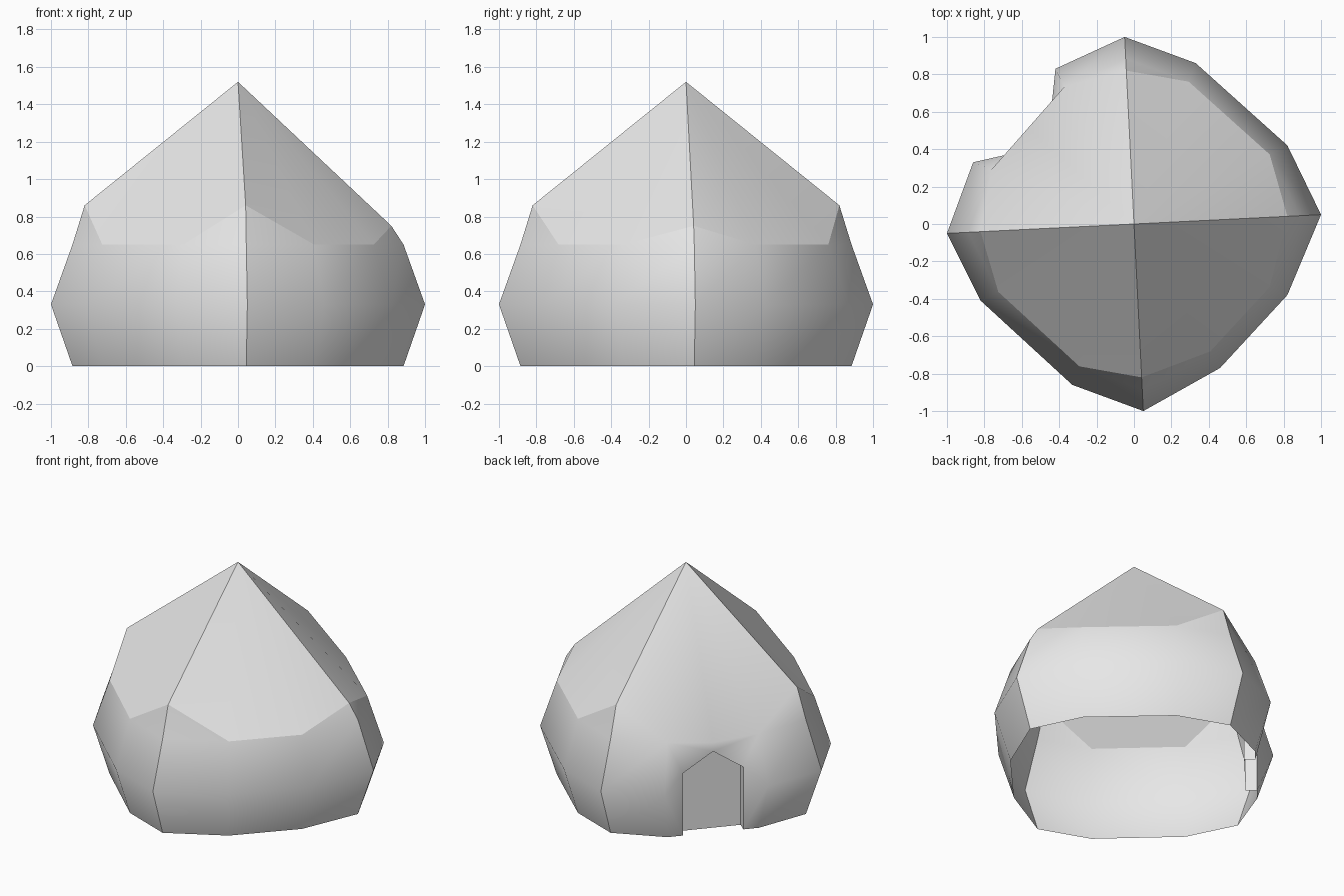
import bpy, bmesh
from mathutils import Vector

cube = bpy.data.objects.get("Cube")
if cube:
    bpy.data.objects.remove(cube, do_unlink=True)

canvas = bpy.data.materials.new("canvas_grey")
canvas.use_nodes = True
GREY = (0.8, 0.8, 0.8, 1.0)
canvas.diffuse_color = GREY
canvas.node_tree.nodes["Principled BSDF"].inputs["Base Color"].default_value = GREY

# Widest outline: every third point is a corner seam between two panels
OUTLINE = [(1, .05), (.82, .42), (.33, .86), (-.05, 1), (-.42, .83), (-.86, .33),
           (-1, -.05), (-.82, -.41), (-.33, -.86), (.05, -1), (.46, -.77), (.82, -.38)]
FOOT, BELLY, EAVE, TOP = 0.0, 0.33, 0.65, 1.52
NARROW = 0.885


def ring_point(i, z, scale):
    x, y = OUTLINE[i % 12]
    return Vector((x * scale, y * scale, z))


def seam_peak(i):
    # Where a seam bends from wall to roof; one corner sits lower
    return ring_point(i, 0.75 if i % 12 == 0 else 0.86, 0.82)


def build(name, faces, creases=(), smooth=True):
    bm = bmesh.new()
    verts = {}

    def vert(p):
        key = tuple(round(c, 5) for c in p)
        if key not in verts:
            verts[key] = bm.verts.new(p)
        return verts[key]

    for points in faces:
        bm.faces.new([vert(p) for p in points]).smooth = smooth
    for a, b in creases:
        edge = bm.edges.get((vert(a), vert(b)))
        if edge:
            edge.smooth = False
    mesh = bpy.data.meshes.new(name)
    bm.to_mesh(mesh)
    bm.free()
    mesh.materials.append(canvas)
    obj = bpy.data.objects.new(name, mesh)
    bpy.context.collection.objects.link(obj)
    return obj


def panel(name, start, doorway=None):
    foot, belly, eave = ([ring_point(start + k, z, s) for k in range(4)]
                         for z, s in ((FOOT, NARROW), (BELLY, 1), (EAVE, NARROW)))
    left, right = seam_peak(start), seam_peak(start + 3)
    apex = Vector((0, 0, TOP))
    faces = []
    # Wall columns, leaving out the middle one if there is a doorway
    for k in ((0, 2) if doorway else (0, 1, 2)):
        for low, high in ((foot, belly), (belly, eave)):
            faces.append((low[k], low[k + 1], high[k + 1], high[k]))
    faces += [(eave[0], eave[1], left), (eave[2], eave[3], right)]
    rim = [left, eave[1], eave[2], right]
    if doorway:
        jamb_a, head_a, gable, head_b, jamb_b, lintel = doorway
        # Flaps folding from the bulging wall back to the door frame
        faces += [(foot[1], jamb_a, belly[1]), (belly[1], jamb_a, head_a),
                  (belly[1], head_a, eave[1]), (eave[1], head_a, gable, lintel),
                  (jamb_b, foot[2], belly[2]), (head_b, jamb_b, belly[2]),
                  (head_b, belly[2], eave[2]), (gable, head_b, eave[2], lintel)]
        rim.insert(2, lintel)
    edges = list(zip(rim, rim[1:]))
    faces += [(a, b, apex) for a, b in edges]
    build(name, faces, () if doorway else edges)


# Pointed doorway frame lying in the plane below the eave
a, b = ring_point(4, 0, NARROW), ring_point(5, 0, NARROW)


def on_door(t, z):
    return a.lerp(b, t) + Vector((0, 0, z))


frame = [on_door(.17, 0), on_door(.17, .43), on_door(.5, .56), on_door(.83, .43), on_door(.83, 0)]

# Four cloth panels
for i, name in enumerate(("back_left_panel", "doorway_panel", "front_right_panel", "front_left_panel")):
    panel(name, 3 * i, frame + [on_door(.5, .62)] if i == 1 else None)

# Recessed door with its reveal
inward = (b - a).cross(Vector((0, 0, 1))).normalized() * -0.07
inner = [p + inward for p in frame]
build("door", [inner[::-1]], smooth=False)
build("door_reveal", [(frame[k], inner[k], inner[k + 1], frame[k + 1]) for k in range(4)], smooth=False)
